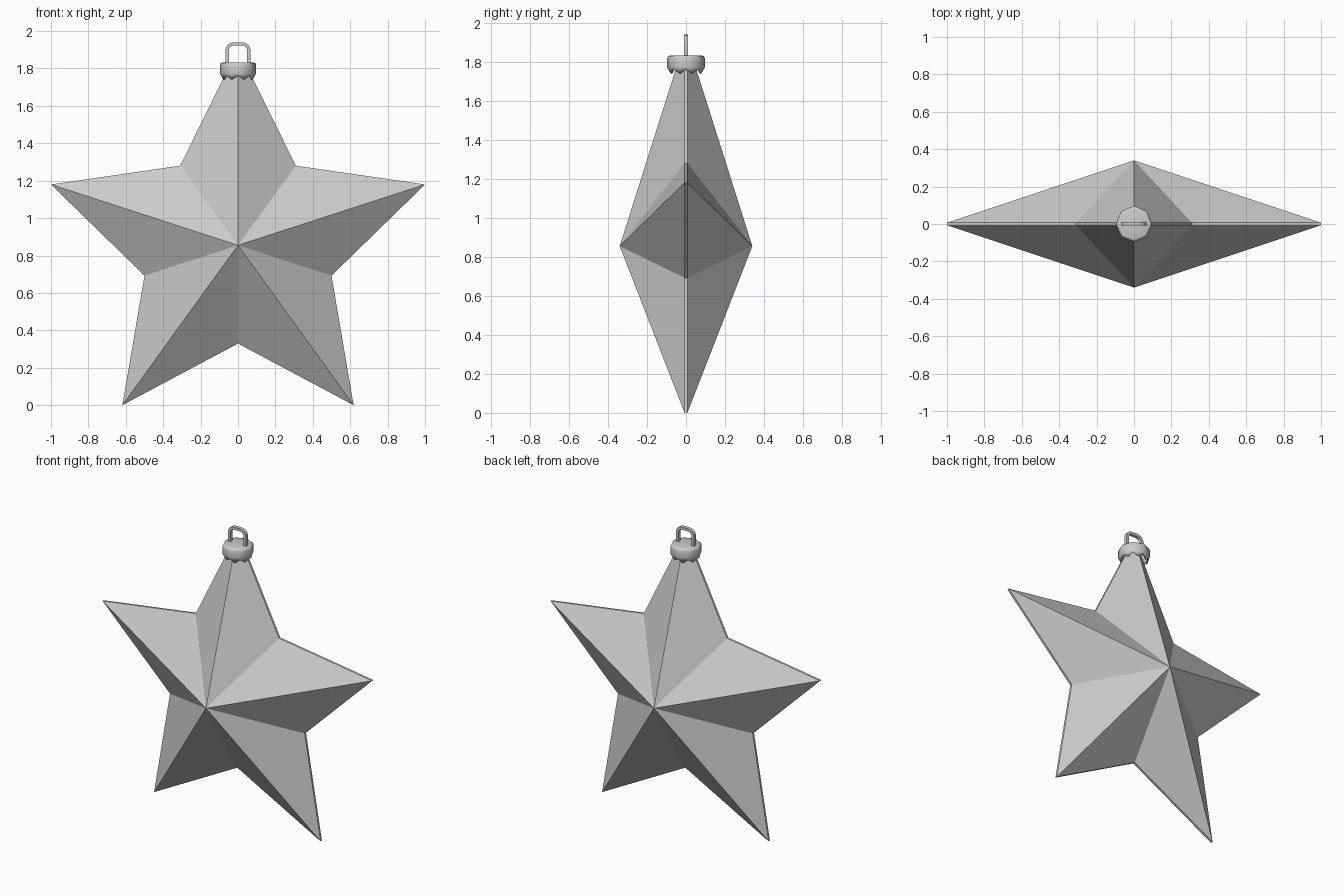
import bpy, bmesh
from math import sin, cos, pi

if "Cube" in bpy.data.objects:
    bpy.data.objects.remove(bpy.data.objects["Cube"])

CZ = 0.855          # height of the star's centre
R = 1 / cos(pi / 10)
DEPTH, RIM = 0.34, 0.007


def finish(name, bm, smooth=None):
    bmesh.ops.recalc_face_normals(bm, faces=bm.faces[:])
    me = bpy.data.meshes.new(name)
    bm.to_mesh(me)
    bm.free()
    ob = bpy.data.objects.new(name, me)
    bpy.context.collection.objects.link(ob)
    if smooth:
        bpy.ops.object.select_all(action='DESELECT')
        bpy.context.view_layer.objects.active = ob
        ob.select_set(True)
        bpy.ops.object.shade_smooth_by_angle(angle=smooth)
    return ob


def bridge(bm, a, b):
    n = len(a)
    for i in range(n):
        j = (i + 1) % n
        bm.faces.new((a[i], a[j], b[j], b[i]))


# Faceted star body: two five-pointed pyramids joined by a thin rim
bm = bmesh.new()
rims = []
for side in (-1, 1):
    ring = []
    for i in range(10):
        r = R if i % 2 == 0 else R * 0.5
        a = i * pi / 5
        ring.append(bm.verts.new((r * sin(a), side * RIM, CZ + r * cos(a))))
    apex = bm.verts.new((0, side * DEPTH, CZ))
    for i in range(10):
        bm.faces.new((apex, ring[i], ring[(i + 1) % 10]))
    rims.append(ring)
bridge(bm, *rims)
# Cut off the top point inside the cap
bmesh.ops.bisect_plane(bm, geom=bm.verts[:] + bm.edges[:] + bm.faces[:],
                       plane_co=(0, 0, 1.80), plane_no=(0, 0, 1), clear_outer=True)
bmesh.ops.holes_fill(bm, edges=[e for e in bm.edges if e.is_boundary])
# Rest the lower points on the ground
low = min(v.co.z for v in bm.verts)
for v in bm.verts:
    if abs(v.co.z - low) < 1e-4:
        v.co.z = 0
finish("star_body", bm)

# Eight-sided cap with a toothed lower edge
bm = bmesh.new()
prev = None
for r, z, tooth in ((0.080, 1.833, 0), (0.092, 1.829, 0), (0.097, 1.818, 0),
                    (0.097, 1.772, 0), (0.090, 1.760, 0.022)):
    ring = []
    for i in range(16):
        a = i * pi / 8
        rr = r * (cos(pi / 8) if i % 2 else 1)
        ring.append(bm.verts.new((rr * cos(a), rr * sin(a), z - (tooth if i % 2 else 0))))
    if prev:
        bridge(bm, prev, ring)
    else:
        bm.faces.new(ring)
    prev = ring
cap = finish("cap", bm, 0.9)
shell = cap.modifiers.new("thickness", 'SOLIDIFY')
shell.thickness = 0.008

# Hanging loop: square wire swept along a rounded arch
W, TOP, C, T = 0.058, 1.931, 0.035, 0.009
path = [(-W, 1.82, -1, 0)]
for k in range(9):
    a = pi - k * pi / 8
    cx = -(W - C) if k < 4 else (W - C)
    if k == 4:
        path.append((-(W - C), TOP, 0, 1))
    path.append((cx + C * cos(a), TOP - C + C * sin(a), cos(a), sin(a)))
path.append((W, 1.82, 1, 0))
bm = bmesh.new()
prev = first = None
for x, z, nx, nz in path:
    ring = [bm.verts.new((x + nx * s * T, y * 0.011, z + nz * s * T))
            for s, y in ((-1, -1), (1, -1), (1, 1), (-1, 1))]
    if prev:
        bridge(bm, prev, ring)
    else:
        first = ring
    prev = ring
bm.faces.new(first)
bm.faces.new(prev)
finish("hanging_loop", bm, 0.6)
